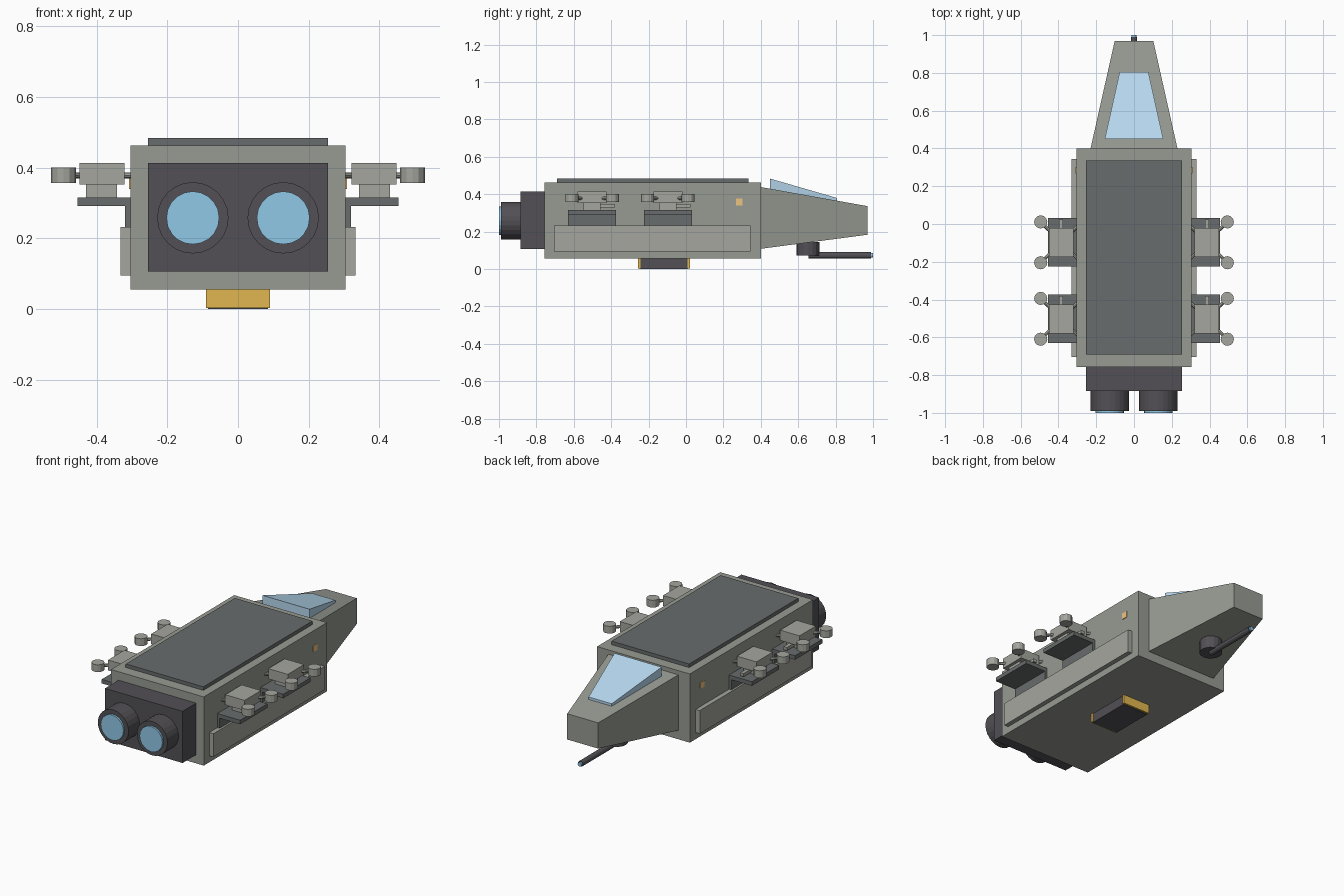
import bpy, bmesh
from math import pi
from mathutils import Vector

if "Cube" in bpy.data.objects:
    bpy.data.objects.remove(bpy.data.objects["Cube"])


def mat(name, r, g, b):
    m = bpy.data.materials.new(name)
    m.diffuse_color = (r, g, b, 1)
    m.use_nodes = True
    m.node_tree.nodes["Principled BSDF"].inputs["Base Color"].default_value = m.diffuse_color
    return m


HULL = mat("hull_grey", 0.31, 0.33, 0.29)
LIGHT = mat("light_grey", 0.37, 0.38, 0.34)
PANEL = mat("panel_grey", 0.14, 0.15, 0.15)
DARK = mat("dark_metal", 0.085, 0.08, 0.09)
GLOW = mat("engine_blue", 0.28, 0.58, 0.8)
GLASS = mat("canopy_blue", 0.48, 0.7, 0.88)
GOLD = mat("gold", 0.75, 0.47, 0.08)
LAMP = mat("lamp_amber", 0.85, 0.55, 0.22)


def finish(bm, name, material):
    bmesh.ops.recalc_face_normals(bm, faces=bm.faces)
    me = bpy.data.meshes.new(name)
    bm.to_mesh(me)
    bm.free()
    me.materials.append(material)
    ob = bpy.data.objects.new(name, me)
    bpy.context.collection.objects.link(ob)
    return ob


def loft(name, material, a, b):
    """Solid between two rectangles (half_width, y, z_low, z_high)."""
    bm = bmesh.new()
    ends = []
    for w, y, lo, hi in (a, b):
        ends.append([bm.verts.new(c) for c in
                     ((-w, y, lo), (w, y, lo), (w, y, hi), (-w, y, hi))])
    for e in ends:
        bm.faces.new(e)
    for i in range(4):
        j = (i + 1) % 4
        bm.faces.new((ends[0][i], ends[0][j], ends[1][j], ends[1][i]))
    return finish(bm, name, material)


def box(name, material, x, y, z):
    bm = bmesh.new()
    bmesh.ops.create_cube(bm, size=1)
    for v in bm.verts:
        v.co = Vector([(r[0] + r[1]) / 2 + c * (r[1] - r[0])
                       for r, c in zip((x, y, z), v.co)])
    return finish(bm, name, material)


def rod(name, material, p, q, radius, sides=16):
    """Cylinder from point p to point q."""
    p, q = Vector(p), Vector(q)
    bm = bmesh.new()
    bmesh.ops.create_cone(bm, cap_ends=True, segments=sides, radius1=radius,
                          radius2=radius, depth=(q - p).length)
    ob = finish(bm, name, material)
    ob.rotation_mode = 'QUATERNION'
    ob.rotation_quaternion = (q - p).to_track_quat('Z', 'Y')
    ob.location = (p + q) / 2
    return ob


# Hull, roof panel, tapered nose and canopy
box("hull", HULL, (-.305, .305), (-.757, .4), (.055, .463))
box("roof_panel", PANEL, (-.255, .255), (-.69, .335), (.46, .484))
loft("nose", HULL, (.23, .4, .108, .438), (.102, .97, .183, .336))
loft("canopy", GLASS, (.155, .45, .41, .483), (.076, .806, .35, .38))

# Engines
box("engine_block", DARK, (-.255, .255), (-.885, -.75), (.106, .413))
for s in (-1, 1):
    rod("nozzle", DARK, (s * .128, -.88, .258), (s * .128, -.989, .258), .101, 24)
    rod("engine_glow", GLOW, (s * .128, -.98, .258), (s * .128, -1, .258), .075, 20)

# Belly hatch with gold end plates
box("belly_hatch", DARK, (-.085, .085), (-.248, .012), (0, .06))
for y in (-.25, .015):
    box("hatch_end_plate", GOLD, (-.09, .09), (y - .007, y + .007), (.003, .06))

# Chin gun
rod("gun_mount", DARK, (0, .652, .073), (0, .652, .145), .062)
rod("gun_barrel", DARK, (0, .655, .073), (0, .99, .073), .017, 12)
rod("gun_tip", GLOW, (0, .98, .073), (0, 1, .073), .012, 12)

# Side equipment, repeated left and right
for s in (-1, 1):
    def side(name, material, x, y, z):
        return box(name, material, sorted((s * x[0], s * x[1])), y, z)

    side("side_armour", LIGHT, (.3, .332), (-.705, .345), (.094, .232))
    side("side_lamp", LAMP, (.3, .309), (.267, .303), (.339, .376))

    for cy in (-.097, -.502):
        # Landing shelf and its bracket
        side("drone_shelf", PANEL, (.305, .455), (cy - .128, cy + .128), (.292, .316))
        side("shelf_bracket", PANEL, (.305, .32), (cy - .128, cy + .128), (.225, .3))

        # Parked drone: body, foot, sensor, arms and rotor pods
        side("drone_body", LIGHT, (.321, .449), (cy - .077, cy + .077), (.352, .413))
        side("drone_foot", LIGHT, (.342, .43), (cy - .045, cy + .045), (.314, .354))
        side("drone_sensor", LIGHT, (.375, .397), (cy + .03, cy + .122), (.328, .347))
        for dx in (-1, 1):
            for dy in (-1, 1):
                tip = (s * (.385 + dx * .109), cy + dy * .108, .378)
                rod("drone_arm", LIGHT,
                    (s * (.385 + dx * .05), cy + dy * .05, .378), tip, .009, 8)
                if dx > 0:  # inboard pods sit inside the hull
                    rod("rotor_pod", LIGHT, (tip[0], tip[1], .357),
                        (tip[0], tip[1], .4), .035, 12)
